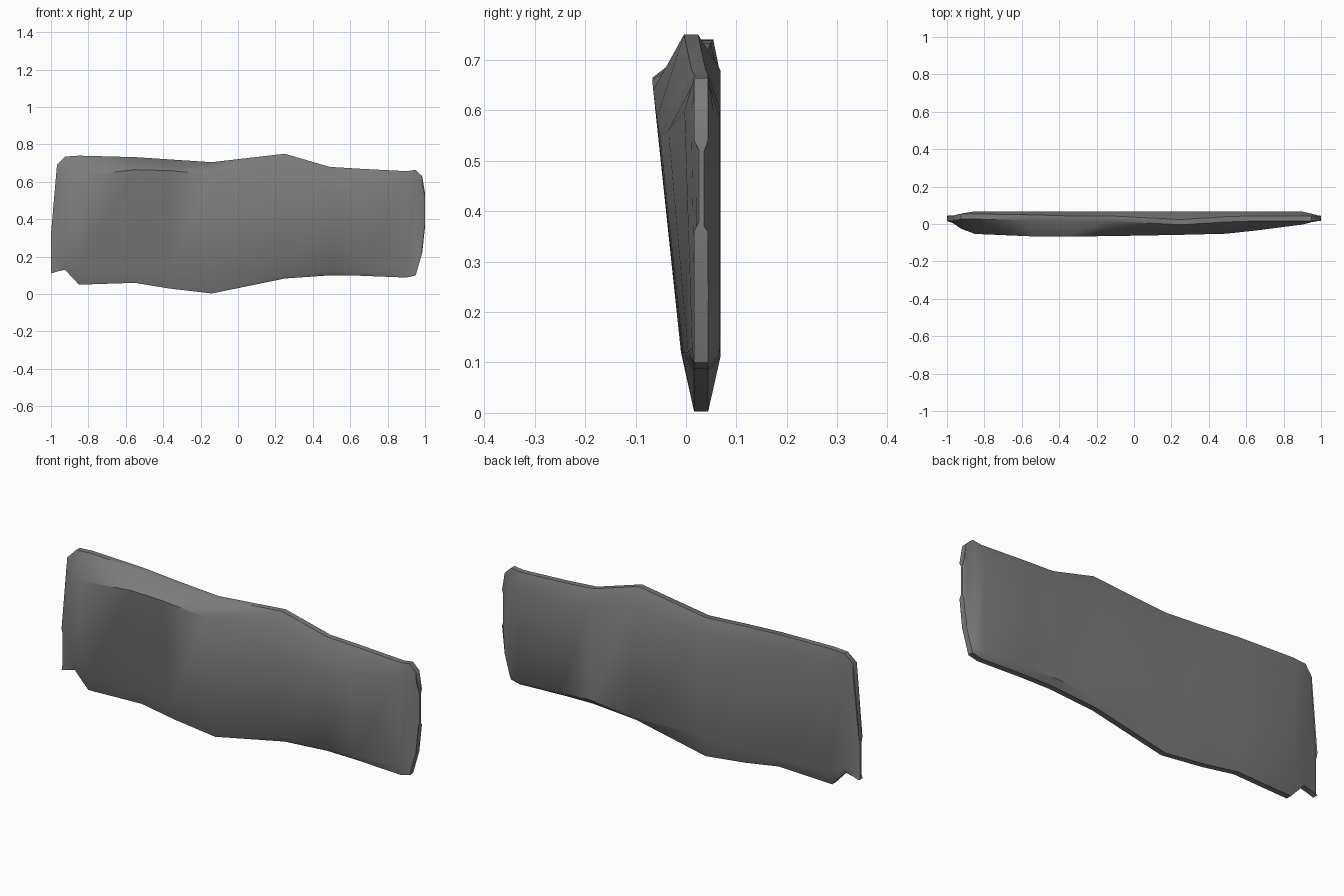
import bpy
import bmesh

stone = bpy.data.materials.new("dark grey stone")
stone.diffuse_color = (0.2, 0.2, 0.2, 1)

# Cross-sections along the slab:
# x, rim bottom z, rim top z, front low (z, y), front high (z, y), back y, top rim y
SECTIONS = [
    (-1.00, .11, .32, .13, .022, .30, .022, .036, .03),
    (-.968, .12, .69, .17, .010, .60, .005, .045, .03),
    (-.925, .13, .735, .19, -.005, .61, -.025, .055, .04),
    (-.85, .05, .74, .14, -.008, .63, -.053, .068, .04),
    (-.55, .06, .732, .13, -.010, .665, -.066, .068, .035),
    (-.37, .03, .72, .12, -.010, .66, -.067, .068, .03),
    (-.14, .003, .705, .12, -.010, .64, -.065, .068, .03),
    (.25, .083, .75, .12, -.008, .585, -.058, .068, .01),
    (.49, .10, .68, .12, -.006, .55, -.052, .068, .025),
    (.65, .098, .67, .12, .004, .56, -.035, .068, .03),
    (.90, .088, .657, .13, .012, .60, -.003, .066, .03),
    (.95, .10, .664, .15, .018, .60, .010, .055, .03),
    (.985, .22, .63, .25, .022, .58, .020, .045, .03),
    (1.00, .36, .54, .38, .026, .52, .026, .036, .03),
]


def ring(bm, s):
    """One closed cross-section: thin rim, sloping front, flat back."""
    x, zb, zt, zl, yl, zh, yh, yb, yt = s
    inset = min(.07, (zt - zb) * .12)
    zback = max(zb + inset * .4, min(.11, zt - .1))
    w = .014
    pts = [(.03 - w, zb), (yl, zl), (yh, zh), (yt - w, zt),
           (yt + w, zt), (yb, zt - inset), (yb, zback), (.03 + w, zb)]
    return [bm.verts.new((x, y, z)) for y, z in pts]


# Loft the slab through its cross-sections and cap both ends
bm = bmesh.new()
rings = [ring(bm, s) for s in SECTIONS]
for a, b in zip(rings, rings[1:]):
    for i in range(8):
        j = (i + 1) % 8
        bm.faces.new((a[i], b[i], b[j], a[j]))
bm.faces.new(rings[0])
bm.faces.new(rings[-1][::-1])
bmesh.ops.recalc_face_normals(bm, faces=bm.faces)

mesh = bpy.data.meshes.new("worn_slab")
bm.to_mesh(mesh)
bm.free()
mesh.materials.append(stone)
slab = bpy.data.objects.new("worn_slab", mesh)
bpy.context.collection.objects.link(slab)

# Soft shading with crisp rim edges
bpy.context.view_layer.objects.active = slab
slab.select_set(True)
bpy.ops.object.shade_smooth_by_angle(angle=0.7)
